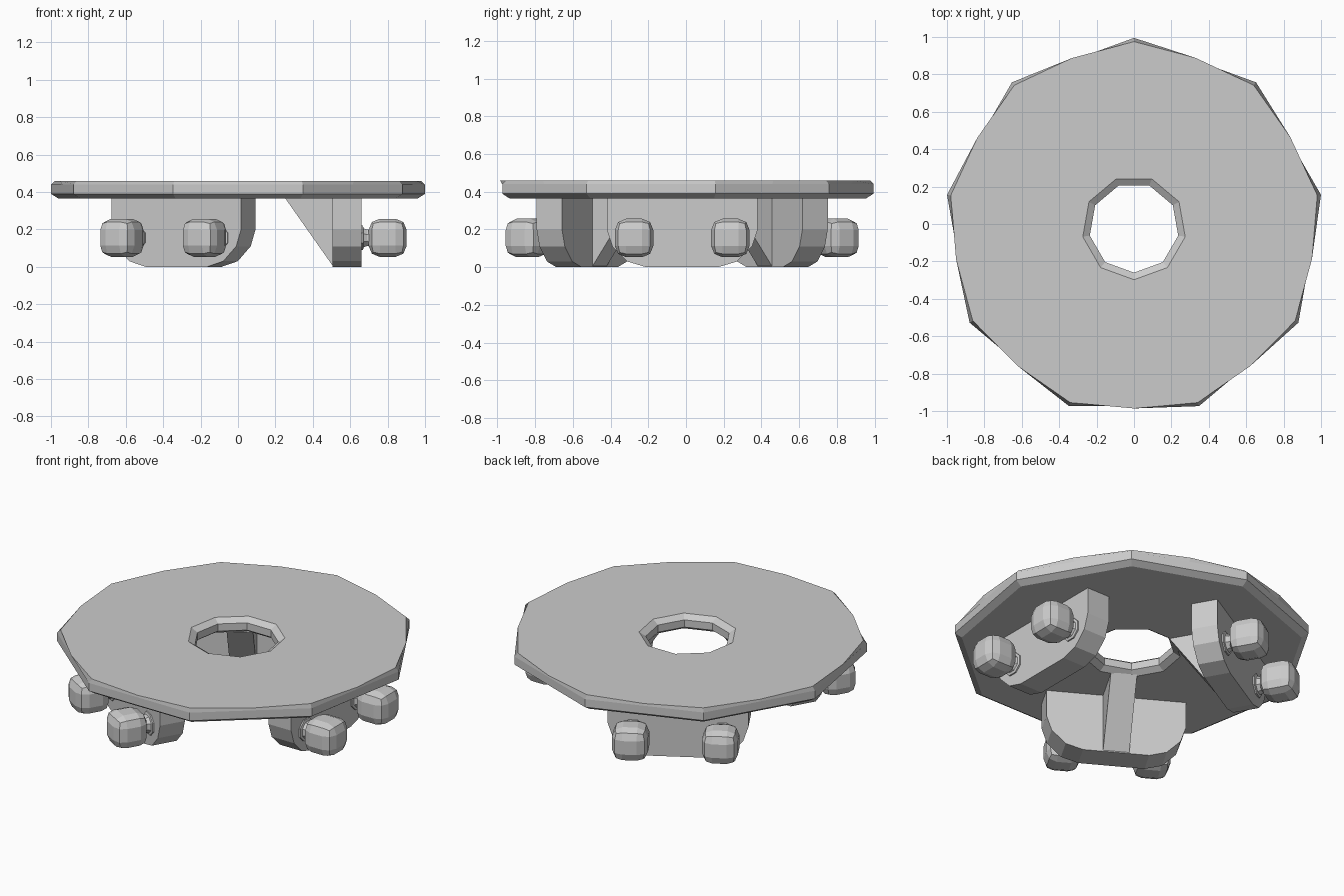
import bpy, bmesh
from math import sin, cos, pi, radians
from mathutils import Matrix, Vector

cube = bpy.data.objects.get("Cube")
if cube:
    bpy.data.objects.remove(cube)

grey = bpy.data.materials.new("plain_grey")
grey.use_nodes = True
tone = (0.6, 0.6, 0.6, 1)
grey.diffuse_color = tone
grey.node_tree.nodes["Principled BSDF"].inputs["Base Color"].default_value = tone

CENTRE = Matrix.Translation((0, -0.02, 0))
FLAT = cos(pi / 9)  # edge-middle radius of a nine-sided ring


def finish(name, bm, matrix):
    bmesh.ops.recalc_face_normals(bm, faces=bm.faces)
    mesh = bpy.data.meshes.new(name)
    bm.to_mesh(mesh)
    bm.free()
    mesh.transform(matrix)
    mesh.materials.append(grey)
    obj = bpy.data.objects.new(name, mesh)
    bpy.context.scene.collection.objects.link(obj)
    return obj


def skin(bm, rings, loop=False):
    count = len(rings[0])
    pairs = list(zip(rings, rings[1:]))
    if loop:
        pairs.append((rings[-1], rings[0]))
    for a, b in pairs:
        for i in range(count):
            j = (i + 1) % count
            bm.faces.new((a[i], a[j], b[j], b[i]))


def prism(name, outline, shift, matrix):
    bm = bmesh.new()
    face = bm.faces.new([bm.verts.new(p) for p in outline])
    new = bmesh.ops.extrude_face_region(bm, geom=[face])["geom"]
    bmesh.ops.translate(bm, vec=shift, verts=[v for v in new if isinstance(v, bmesh.types.BMVert)])
    return finish(name, bm, matrix)


# Disc: closed section of (corner radius, edge-middle radius, height)
section = [
    (0.975, 0.975 * FLAT, 0.365), (1.015, 1.015 * FLAT, 0.39),
    (1.015, 1.015 * FLAT, 0.44), (0.995, 0.966, 0.46),
    (0.278 * FLAT, 0.278, 0.46), (0.24 * FLAT, 0.24, 0.435),
    (0.24 * FLAT, 0.24, 0.39), (0.278 * FLAT, 0.278, 0.365),
]
bm = bmesh.new()
rings = []
for corner, middle, z in section:
    ring = []
    for i in range(18):
        r, a = (middle if i % 2 else corner), i * pi / 9
        ring.append(bm.verts.new((r * sin(a), r * cos(a), z)))
    rings.append(ring)
skin(bm, rings, loop=True)
finish("disc", bm, CENTRE)

# Three brackets, each with a plate, a gusset and two ball studs
half = [(0.19, 0), (0.29, 0.03), (0.37, 0.11), (0.40, 0.2), (0.40, 0.37)]
plate = [(0.505, y, z) for y, z in half] + [(0.505, -y, z) for y, z in reversed(half)]
gusset = [(0.25, -0.075, 0.37), (0.51, -0.075, 0.37), (0.51, -0.075, 0)]
neck = [(0.65, 0.07), (0.668, 0.07), (0.672, 0.055), (0.69, 0.047), (0.73, 0.055)]

for n, side in enumerate(("left", "back_right", "front_right")):
    turn = CENTRE @ Matrix.Rotation(radians(120 * n), 4, "Z")
    prism(side + "_plate", plate, Vector((0.155, 0, 0)), turn)
    prism(side + "_gusset", gusset, Vector((0, 0.15, 0)), turn)
    for k, y in enumerate((-0.255, 0.255)):
        place = turn @ Matrix.Translation((0, y, 0.155))
        # Stud neck
        bm = bmesh.new()
        rings = [[bm.verts.new((x, r * cos((i + 0.5) * pi / 4), r * sin((i + 0.5) * pi / 4)))
                  for i in range(8)] for x, r in neck]
        skin(bm, rings)
        bm.faces.new(rings[0])
        bm.faces.new(rings[-1])
        finish(f"{side}_stud_neck_{k + 1}", bm, place)
        # Faceted ball
        bm = bmesh.new()
        bmesh.ops.create_cube(bm, size=0.204)
        bmesh.ops.bevel(bm, geom=bm.edges[:], offset=0.06, segments=2, profile=0.5, affect="EDGES")
        finish(f"{side}_stud_ball_{k + 1}", bm, place @ Matrix.Translation((0.8, 0, 0)))
